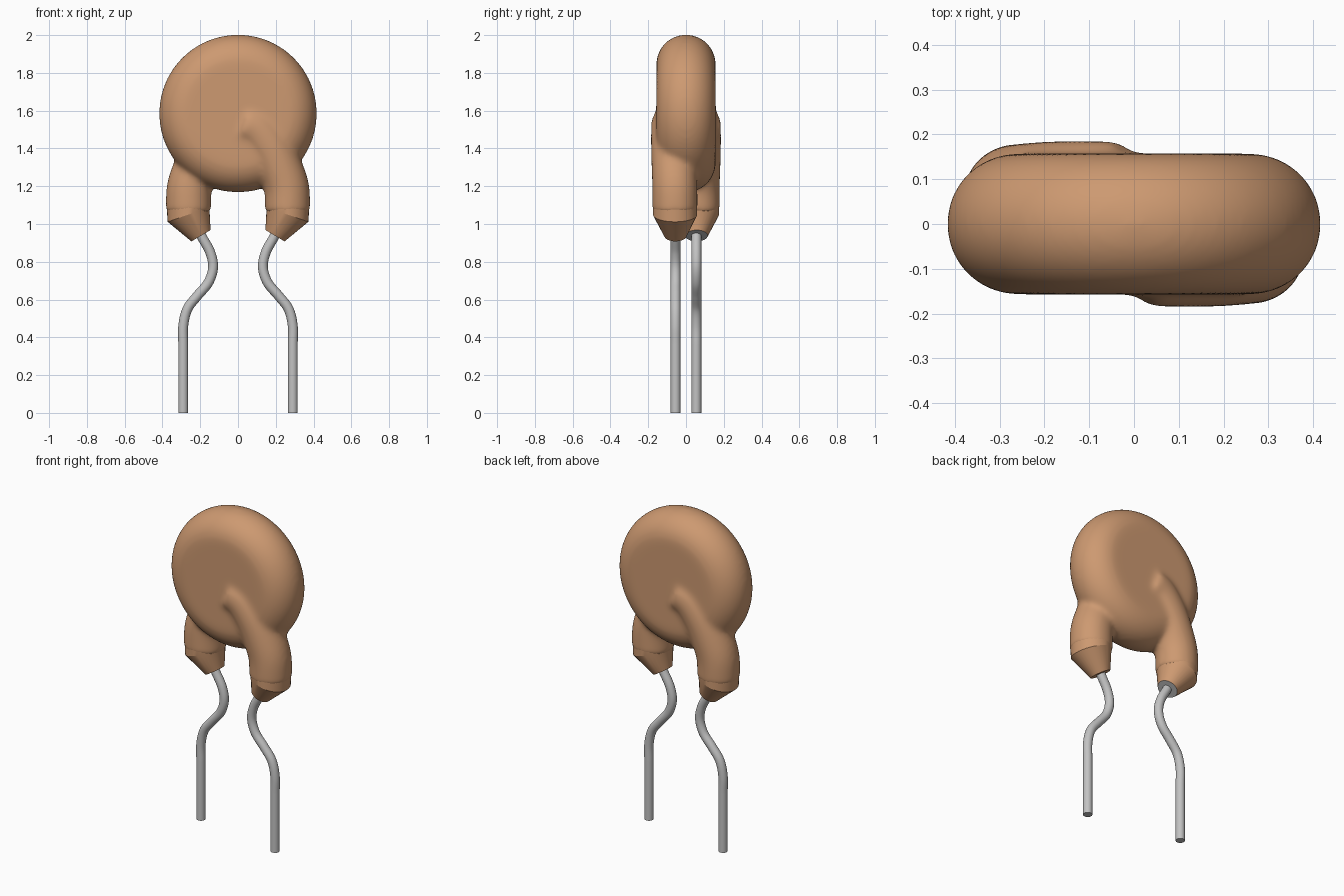
import bpy, bmesh, math
from mathutils import Vector

cube = bpy.data.objects.get("Cube")
if cube:
    bpy.data.objects.remove(cube, do_unlink=True)


def material(name, rgb, rough):
    m = bpy.data.materials.new(name)
    m.diffuse_color = (*rgb, 1)
    m.use_nodes = True
    bsdf = m.node_tree.nodes["Principled BSDF"]
    bsdf.inputs["Base Color"].default_value = (*rgb, 1)
    bsdf.inputs["Roughness"].default_value = rough
    return m


TAN = material("tan coating", (0.61, 0.32, 0.165), 0.5)
GREY = material("tinned wire grey", (0.54, 0.54, 0.54), 0.4)


def spline(pts, steps=8):
    """Catmull-Rom samples through (x, y, z, radius) points."""
    p = [Vector(q) for q in pts]
    p = [2 * p[0] - p[1]] + p + [2 * p[-1] - p[-2]]
    out = []
    for a, b, c, d in zip(p, p[1:], p[2:], p[3:]):
        for i in range(steps):
            t = i / steps
            out.append(0.5 * (2 * b + (c - a) * t + (2 * a - 5 * b + 4 * c - d) * t * t
                              + (3 * b - a - 3 * c + d) * t ** 3))
    return out + [p[-2]]


def sweep(bm, pts, side, segs=32):
    """Capped round tube along pts; side -1 turns it half round the z axis."""
    rings = []
    for i, q in enumerate(pts):
        t = (pts[min(i + 1, len(pts) - 1)] - pts[max(i - 1, 0)]).xyz
        t.y = 0
        t.normalize()
        u, v = Vector((t.z, 0, -t.x)), Vector((0, 1, 0))
        ring = []
        for k in range(segs):
            a = math.tau * k / segs
            c = q.xyz + q.w * (u * math.cos(a) + v * math.sin(a))
            ring.append(bm.verts.new((side * c.x, side * c.y, c.z)))
        rings.append(ring)
    for r0, r1 in zip(rings, rings[1:]):
        for k in range(segs):
            n = (k + 1) % segs
            bm.faces.new((r0[k], r0[n], r1[n], r1[k]))
    bm.faces.new(rings[0])
    bm.faces.new(rings[-1])


def disc(bm, radius, half, zc, segs=96):
    """Thick disc facing y with a fully rounded rim."""
    prof = [(0, -half)]
    for i in range(17):
        a = -math.pi / 2 + math.pi * i / 16
        prof.append((radius - half + half * math.cos(a), half * math.sin(a)))
    prof.append((0, half))
    verts = [bm.verts.new((r, y, zc)) for r, y in prof]
    edges = [bm.edges.new(e) for e in zip(verts, verts[1:])]
    bmesh.ops.spin(bm, geom=verts + edges, cent=(0, 0, zc), axis=(0, 1, 0),
                   angle=math.tau, steps=segs)
    bmesh.ops.remove_doubles(bm, verts=bm.verts, dist=1e-5)


def make(name, bm, mats, angle=None):
    bmesh.ops.recalc_face_normals(bm, faces=bm.faces)
    me = bpy.data.meshes.new(name)
    bm.to_mesh(me)
    bm.free()
    for m in mats:
        me.materials.append(m)
    ob = bpy.data.objects.new(name, me)
    bpy.context.collection.objects.link(ob)
    bpy.ops.object.select_all(action='DESELECT')
    ob.select_set(True)
    bpy.context.view_layer.objects.active = ob
    if angle:
        bpy.ops.object.shade_smooth_by_angle(angle=math.radians(angle))
    return ob


# Dipped body: disc and two coated legs melted together
bm = bmesh.new()
disc(bm, 0.418, 0.157, 1.585)
LEG = [(0.03, -0.069, 1.53, 0.117), (0.10, -0.069, 1.50, 0.117), (0.17, -0.068, 1.41, 0.118),
       (0.222, -0.064, 1.30, 0.119), (0.258, -0.059, 1.19, 0.12), (0.263, -0.058, 1.06, 0.12)]
for s in (1, -1):
    sweep(bm, spline(LEG), s)
body = make("coated_body", bm, [TAN])
rm = body.modifiers.new("Melt", 'REMESH')
rm.mode = 'VOXEL'
rm.voxel_size = 0.011
rm.use_smooth_shade = True
sm = body.modifiers.new("Soften", 'SMOOTH')
sm.factor = 0.5
sm.iterations = 24
bpy.ops.object.convert(target='MESH')
bpy.ops.object.shade_smooth()

# Tapered leg tips and bent wire leads
TIP = [Vector(p) for p in ((0.263, -0.058, 1.13, 0.117), (0.262, -0.058, 1.05, 0.117),
                           (0.196, -0.056, 0.938, 0.059))]
WIRE = [(0.225, -0.055, 1.00, 0.026), (0.190, -0.055, 0.93, 0.026), (0.147, -0.055, 0.85, 0.026),
        (0.132, -0.055, 0.77, 0.026), (0.157, -0.055, 0.69, 0.026), (0.215, -0.055, 0.62, 0.026),
        (0.268, -0.055, 0.55, 0.026), (0.29, -0.055, 0.46, 0.026), (0.29, -0.055, 0.36, 0.026)]
for s, side in ((1, "left"), (-1, "right")):
    bm = bmesh.new()
    sweep(bm, TIP, s)
    bm.faces.ensure_lookup_table()
    if s < 0:
        bm.faces[-1].material_index = 1  # bare end face
    make(side + "_leg_tip", bm, [TAN, GREY], 18)

    bm = bmesh.new()
    sweep(bm, spline(WIRE) + [Vector((0.29, -0.055, 0, 0.026))], s, 20)
    make(side + "_wire_lead", bm, [GREY], 40)
